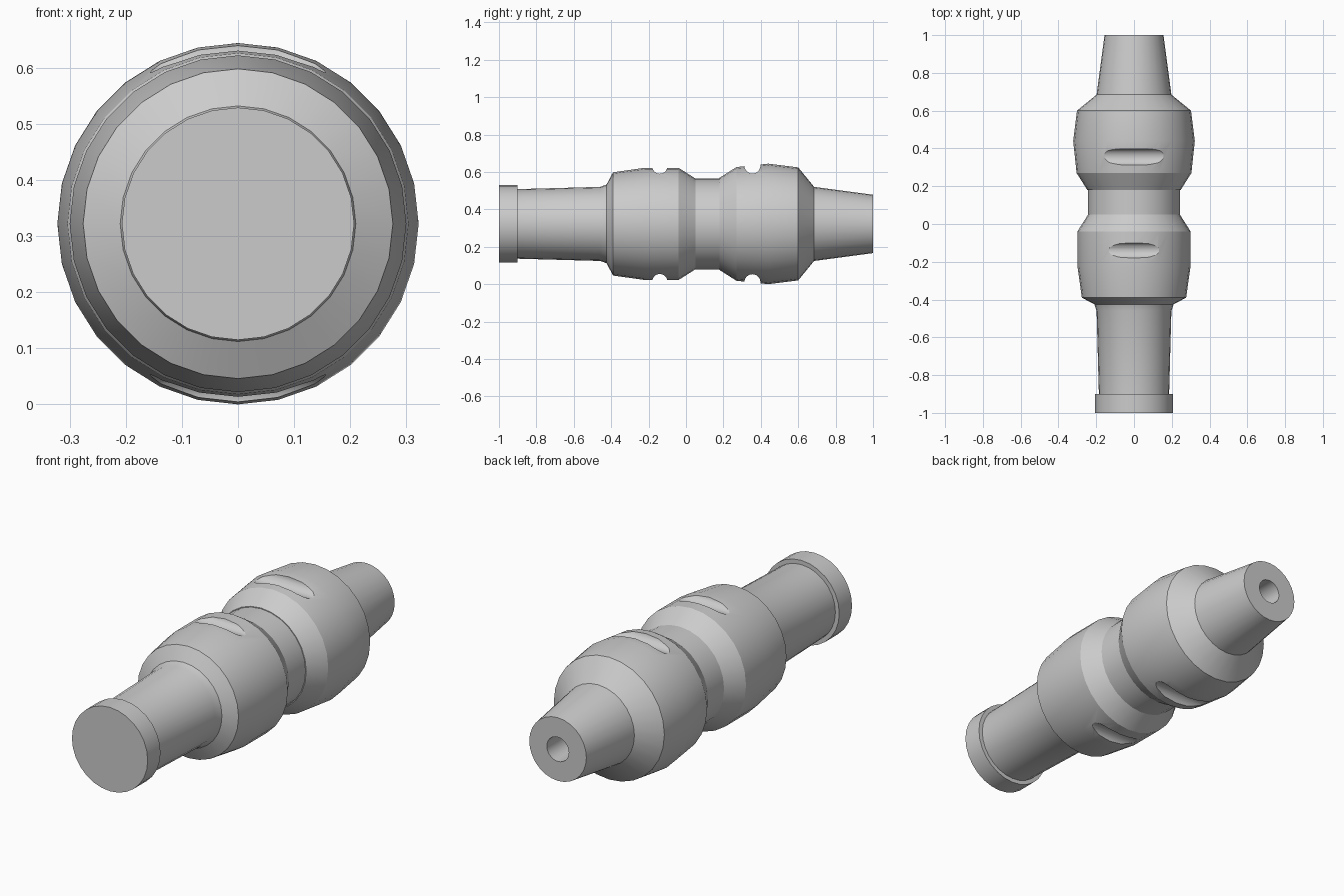
import bpy, bmesh, math
from mathutils import Matrix, Vector

AXIS_Z = 0.322
SIDES = 28

cube = bpy.data.objects.get("Cube")
if cube:
    bpy.data.objects.remove(cube, do_unlink=True)

grey = bpy.data.materials.new("plain_grey")
grey.use_nodes = True
grey.diffuse_color = (0.6, 0.6, 0.6, 1)
grey.node_tree.nodes["Principled BSDF"].inputs["Base Color"].default_value = (0.6, 0.6, 0.6, 1)


def add_object(name, bm):
    mesh = bpy.data.meshes.new(name)
    bm.to_mesh(mesh)
    bm.free()
    mesh.materials.append(grey)
    obj = bpy.data.objects.new(name, mesh)
    bpy.context.collection.objects.link(obj)
    return obj


def activate(obj):
    bpy.ops.object.select_all(action='DESELECT')
    obj.select_set(True)
    bpy.context.view_layer.objects.active = obj


def smooth(obj):
    activate(obj)
    bpy.ops.object.shade_smooth_by_angle(angle=math.radians(20))


def lathe(name, profile):
    """Closed solid turned around the long axis from (y, radius) points."""
    bm = bmesh.new()
    pts = [(profile[0][0], 0)] + profile + [(profile[-1][0], 0)]
    verts = [bm.verts.new((0, y, AXIS_Z + r)) for y, r in pts]
    edges = [bm.edges.new(pair) for pair in zip(verts, verts[1:])]
    bmesh.ops.spin(bm, geom=verts + edges, cent=(0, 0, AXIS_Z), axis=(0, 1, 0),
                   angle=math.tau, steps=SIDES)
    bmesh.ops.remove_doubles(bm, verts=bm.verts, dist=0.0001)
    bmesh.ops.recalc_face_normals(bm, faces=bm.faces)
    return add_object(name, bm)


def cut_slots(obj, y, radius, offset):
    """Round grooves across the top and bottom of a bulb."""
    for side in (1, -1):
        bm = bmesh.new()
        place = Matrix.Translation(Vector((0, y, AXIS_Z + side * offset)))
        bmesh.ops.create_cone(bm, cap_ends=True, segments=24, radius1=radius,
                              radius2=radius, depth=0.8,
                              matrix=place @ Matrix.Rotation(math.pi / 2, 4, 'Y'))
        cutter = add_object("slot_cutter", bm)
        cutter.hide_render = True
        mod = obj.modifiers.new("slot", 'BOOLEAN')
        mod.operation = 'DIFFERENCE'
        mod.solver = 'EXACT'
        mod.object = cutter
        activate(obj)
        bpy.ops.object.modifier_apply(modifier=mod.name)
        bpy.data.objects.remove(cutter, do_unlink=True)


# Collar and handle at the front
smooth(lathe("front_collar", [(-1, 0.207), (-0.9, 0.207)]))
smooth(lathe("handle", [(-0.9, 0.186), (-0.46, 0.198), (-0.425, 0.21)]))

# Two bulbs with grip slots, joined by a waist
front_bulb = lathe("front_bulb", [(-0.425, 0.21), (-0.39, 0.276), (-0.22, 0.3),
                                  (-0.04, 0.3), (0.05, 0.243)])
cut_slots(front_bulb, -0.14, 0.041, 0.309)
smooth(front_bulb)

smooth(lathe("waist", [(0.05, 0.243), (0.18, 0.243)]))

rear_bulb = lathe("rear_bulb", [(0.18, 0.247), (0.27, 0.304), (0.44, 0.322),
                                (0.6, 0.302), (0.685, 0.198)])
cut_slots(rear_bulb, 0.355, 0.043, 0.312)
smooth(rear_bulb)

# Tapered nozzle with a bore in its end
smooth(lathe("nozzle", [(0.685, 0.198), (1, 0.156), (1, 0.06), (0.72, 0.06)]))
